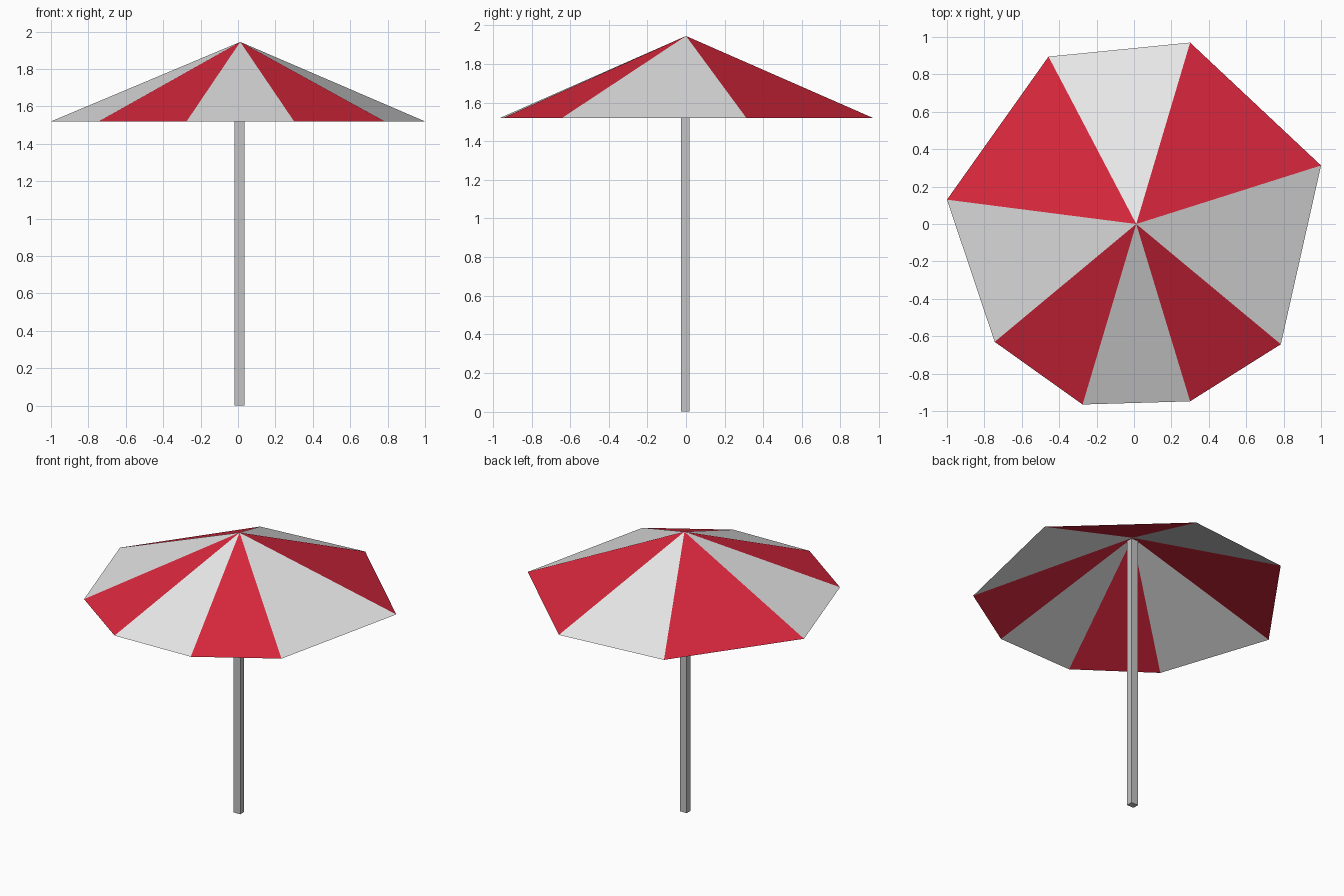
import bpy, bmesh

if "Cube" in bpy.data.objects:
    bpy.data.objects.remove(bpy.data.objects["Cube"])


def material(name, color):
    m = bpy.data.materials.new(name)
    m.diffuse_color = (*color, 1)
    m.use_nodes = True
    m.node_tree.nodes["Principled BSDF"].inputs["Base Color"].default_value = m.diffuse_color
    return m


def make_object(name, bm, mats):
    mesh = bpy.data.meshes.new(name)
    bm.to_mesh(mesh)
    bm.free()
    for m in mats:
        mesh.materials.append(m)
    ob = bpy.data.objects.new(name, mesh)
    bpy.context.collection.objects.link(ob)
    return ob


red = material("red fabric", (0.68, 0.02, 0.045))
white = material("white fabric", (0.80, 0.80, 0.80))
grey = material("grey pole", (0.55, 0.55, 0.55))

# canopy: uneven eight-sided open cone, panels alternate white and red
rim = [(0.30, 0.97), (-0.457, 0.895), (-1.0, 0.13), (-0.745, -0.63),
       (-0.275, -0.965), (0.30, -0.948), (0.785, -0.643), (1.0, 0.313)]
bm = bmesh.new()
apex = bm.verts.new((0.012, 0.0, 1.945))
ring = [bm.verts.new((x, y, 1.52)) for x, y in rim]
for i, v in enumerate(ring):
    f = bm.faces.new((apex, v, ring[(i + 1) % len(ring)]))
    f.material_index = i % 2
make_object("canopy", bm, [white, red])

# pole: square post from the ground to just under the peak
bm = bmesh.new()
bmesh.ops.create_cube(bm, size=1)
for v in bm.verts:
    v.co = (0.009 + v.co.x * 0.053, -0.004 + v.co.y * 0.043, (v.co.z + 0.5) * 1.925)
make_object("pole", bm, [grey])
